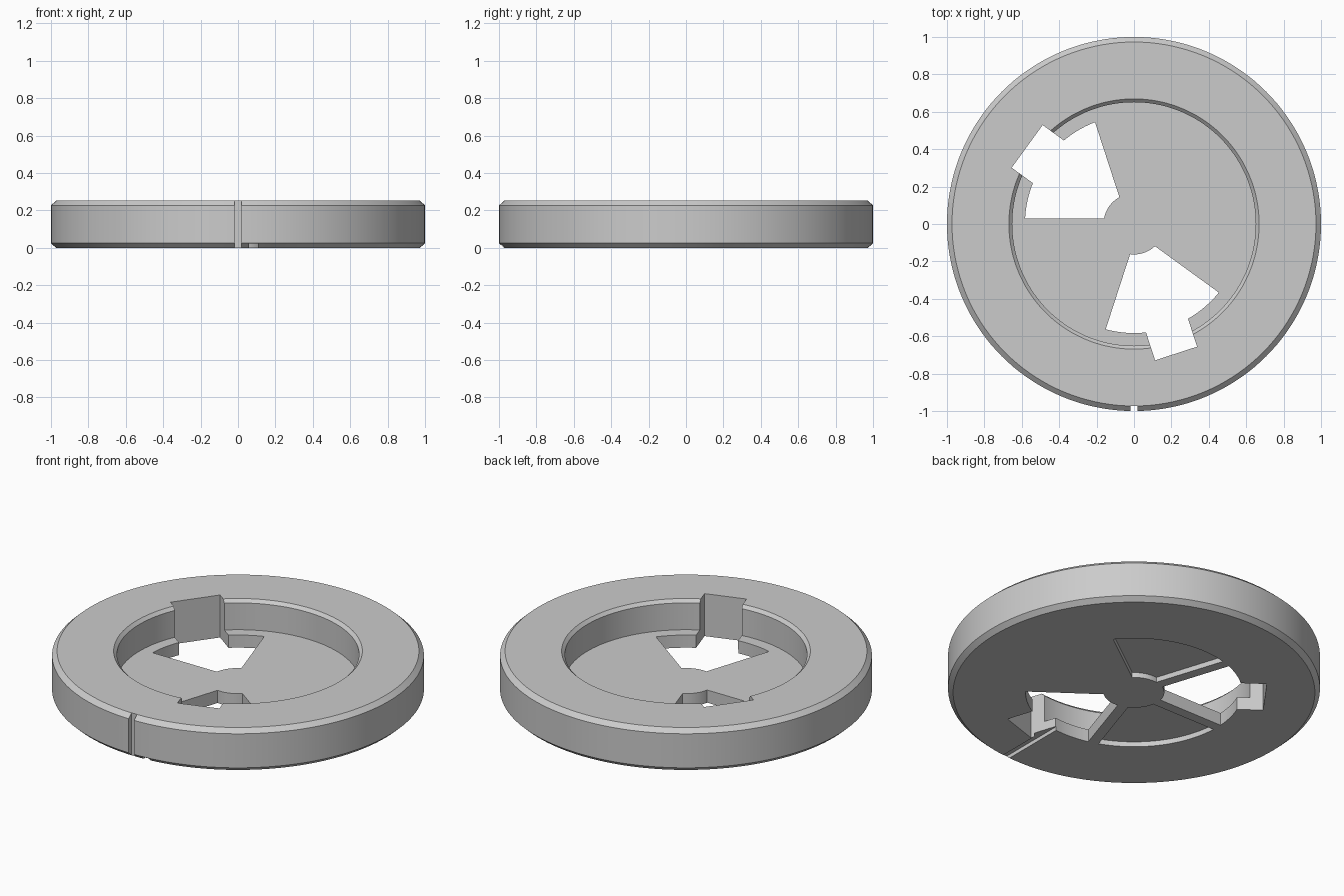
import bpy
import bmesh
from math import sin, cos, asin, radians, pi
from mathutils import Matrix

cube = bpy.data.objects.get("Cube")
if cube:
    bpy.data.objects.remove(cube, do_unlink=True)

HEIGHT = 0.252
FLOOR = 0.075
POCKET = 0.03
SEGMENTS = 144
HUB, SECTOR_RADIUS, SPOKE_HALF = 0.163, 0.583, 0.03

grey = bpy.data.materials.new("plain grey")
grey.use_nodes = True
colour = (0.6, 0.6, 0.6, 1)
grey.diffuse_color = colour
grey.node_tree.nodes["Principled BSDF"].inputs["Base Color"].default_value = colour


def make_object(name, bm):
    bmesh.ops.recalc_face_normals(bm, faces=bm.faces)
    mesh = bpy.data.meshes.new(name)
    bm.to_mesh(mesh)
    bm.free()
    mesh.materials.append(grey)
    obj = bpy.data.objects.new(name, mesh)
    bpy.context.collection.objects.link(obj)
    return obj


def lathe(name, profile):
    """Turn a (radius, z) profile around z and cap both ends."""
    bm = bmesh.new()
    rings = [[bm.verts.new((r * cos(2 * pi * i / SEGMENTS), r * sin(2 * pi * i / SEGMENTS), z))
              for i in range(SEGMENTS)] for r, z in profile]
    for low, high in zip(rings, rings[1:]):
        for i in range(SEGMENTS):
            j = (i + 1) % SEGMENTS
            bm.faces.new((low[i], low[j], high[j], high[i]))
    bm.faces.new(rings[0])
    bm.faces.new(rings[-1])
    return make_object(name, bm)


def prism(name, outline, top, turn=0):
    """Extrude a flat outline from below the disc up to the given height."""
    bm = bmesh.new()
    face = bm.faces.new([bm.verts.new((x, y, -0.1)) for x, y in outline])
    extruded = bmesh.ops.extrude_face_region(bm, geom=[face])["geom"]
    for v in extruded:
        if isinstance(v, bmesh.types.BMVert):
            v.co.z = top
    bm.transform(Matrix.Rotation(radians(turn), 4, "Z"))
    return make_object(name, bm)


def box(name, x0, x1, y0, y1, top, turn=0):
    return prism(name, [(x0, y0), (x1, y0), (x1, y1), (x0, y1)], top, turn)


def sector(name, middle, top):
    """Fifth of a ring, with sides set back to leave parallel spokes."""
    def arc(radius, steps):
        half = radians(36) - asin(SPOKE_HALF / radius)
        return [(radius * cos(a), radius * sin(a))
                for a in (half * (2 * i / steps - 1) for i in range(steps + 1))]
    return prism(name, arc(SECTOR_RADIUS, 24) + arc(HUB, 12)[::-1], top, middle)


def cut(target, cutter):
    mod = target.modifiers.new("cut", "BOOLEAN")
    mod.operation = "DIFFERENCE"
    mod.solver = "EXACT"
    mod.object = cutter
    bpy.context.view_layer.objects.active = target
    bpy.ops.object.modifier_apply(modifier=mod.name)
    bpy.data.objects.remove(cutter, do_unlink=True)


# Chamfered disc with a round recess in the top
disc = lathe("slotted_disc", [
    (0.973, 0), (1, 0.025), (1, HEIGHT - 0.025), (0.973, HEIGHT),
    (0.669, HEIGHT), (0.651, HEIGHT - 0.018), (0.651, FLOOR)])

# Open windows, each with a key slot of its own size
for middle, reach, half in ((144, 0.706, 0.141), (288, 0.728, 0.118)):
    cut(disc, sector("window_cutter", middle, 0.5))
    cut(disc, box("key_slot_cutter", 0.45, reach, -half, half, 0.5, middle))

# Shallow pockets underneath
for middle in (72, 216):
    cut(disc, sector("pocket_cutter", middle, POCKET))

# Rim notch and the groove underneath
cut(disc, box("notch_cutter", -0.018, 0.018, -1.1, -0.972, 0.5))
cut(disc, box("groove_cutter", 0.06, 0.106, -1.1, -0.56, 0.022))

# Smooth curved walls, sharp edges
bpy.ops.object.select_all(action="DESELECT")
disc.select_set(True)
bpy.context.view_layer.objects.active = disc
bpy.ops.object.shade_smooth_by_angle(angle=radians(30))
